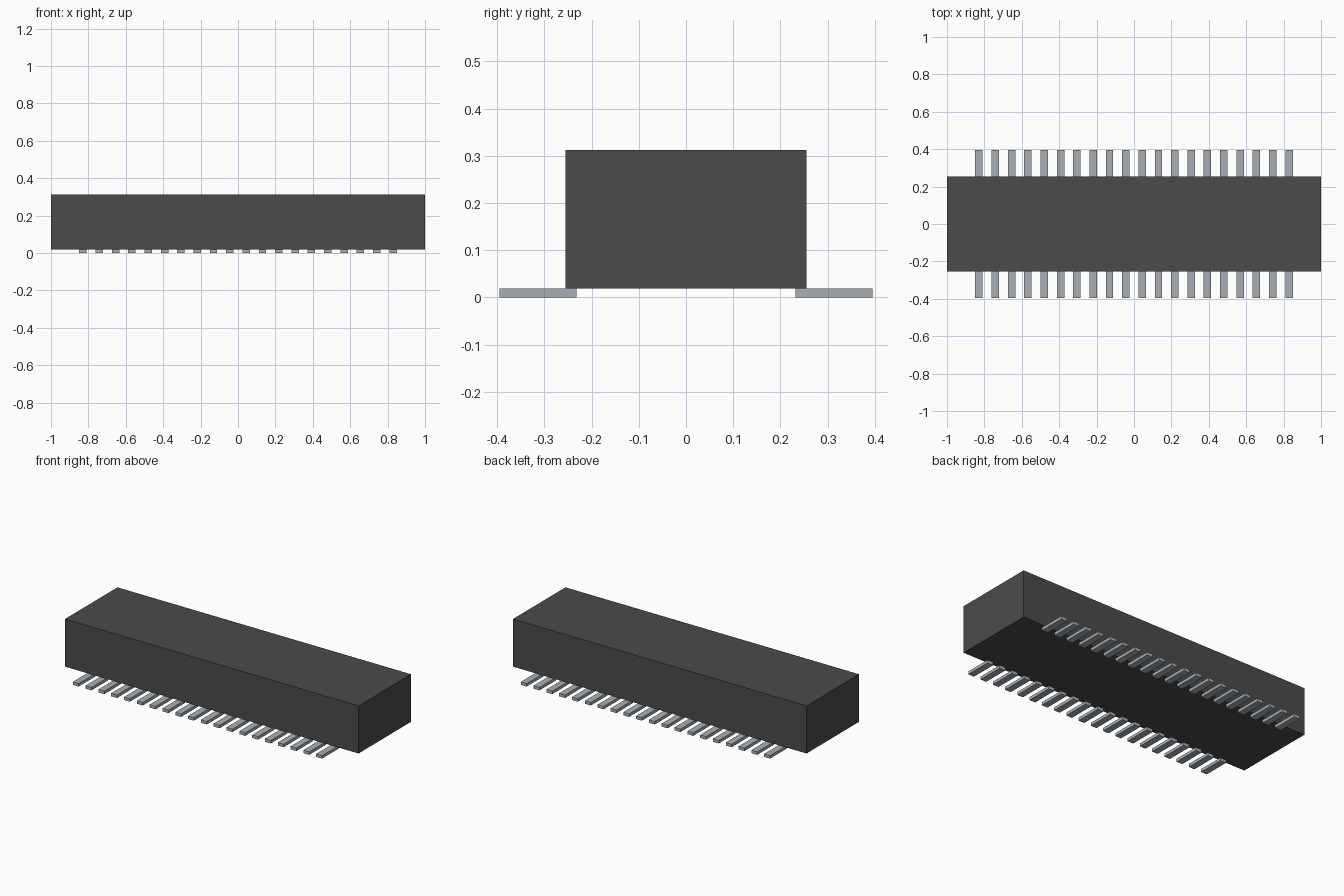
import bpy

cube = bpy.data.objects.get("Cube")
if cube:
    bpy.data.objects.remove(cube, do_unlink=True)


def material(name, rgb, roughness):
    mat = bpy.data.materials.new(name)
    mat.use_nodes = True
    mat.diffuse_color = (*rgb, 1)
    shader = mat.node_tree.nodes["Principled BSDF"]
    shader.inputs["Base Color"].default_value = (*rgb, 1)
    shader.inputs["Roughness"].default_value = roughness
    return mat


def box(name, low, high, mat):
    """Box between two opposite corners."""
    center = [(a + b) / 2 for a, b in zip(low, high)]
    size = [b - a for a, b in zip(low, high)]
    bpy.ops.mesh.primitive_cube_add(size=1, location=center)
    obj = bpy.context.object
    obj.name = obj.data.name = name
    obj.scale = size
    bpy.ops.object.transform_apply(location=False, rotation=False, scale=True)
    obj.data.materials.append(mat)
    return obj


dark_plastic = material("dark grey plastic", (0.07, 0.07, 0.07), 0.6)
metal = material("light grey metal", (0.39, 0.43, 0.46), 0.5)

PIN_COUNT = 20
PITCH = 0.0873
PIN_WIDTH = 0.04
PIN_TOP = 0.0185

# Housing block resting on the pins
box("housing", (-1, -0.255, PIN_TOP), (1, 0.255, 0.312), dark_plastic)

# Two rows of flat contact pins, tucked slightly under the housing
first_x = -PITCH * (PIN_COUNT - 1) / 2
for row, y0, y1 in (("front", -0.395, -0.232), ("back", 0.232, 0.395)):
    pin = box(row + "_pins", (first_x - PIN_WIDTH / 2, y0, 0),
              (first_x + PIN_WIDTH / 2, y1, PIN_TOP), metal)
    array = pin.modifiers.new("pin row", 'ARRAY')
    array.count = PIN_COUNT
    array.use_relative_offset = False
    array.use_constant_offset = True
    array.constant_offset_displace = (PITCH, 0, 0)
